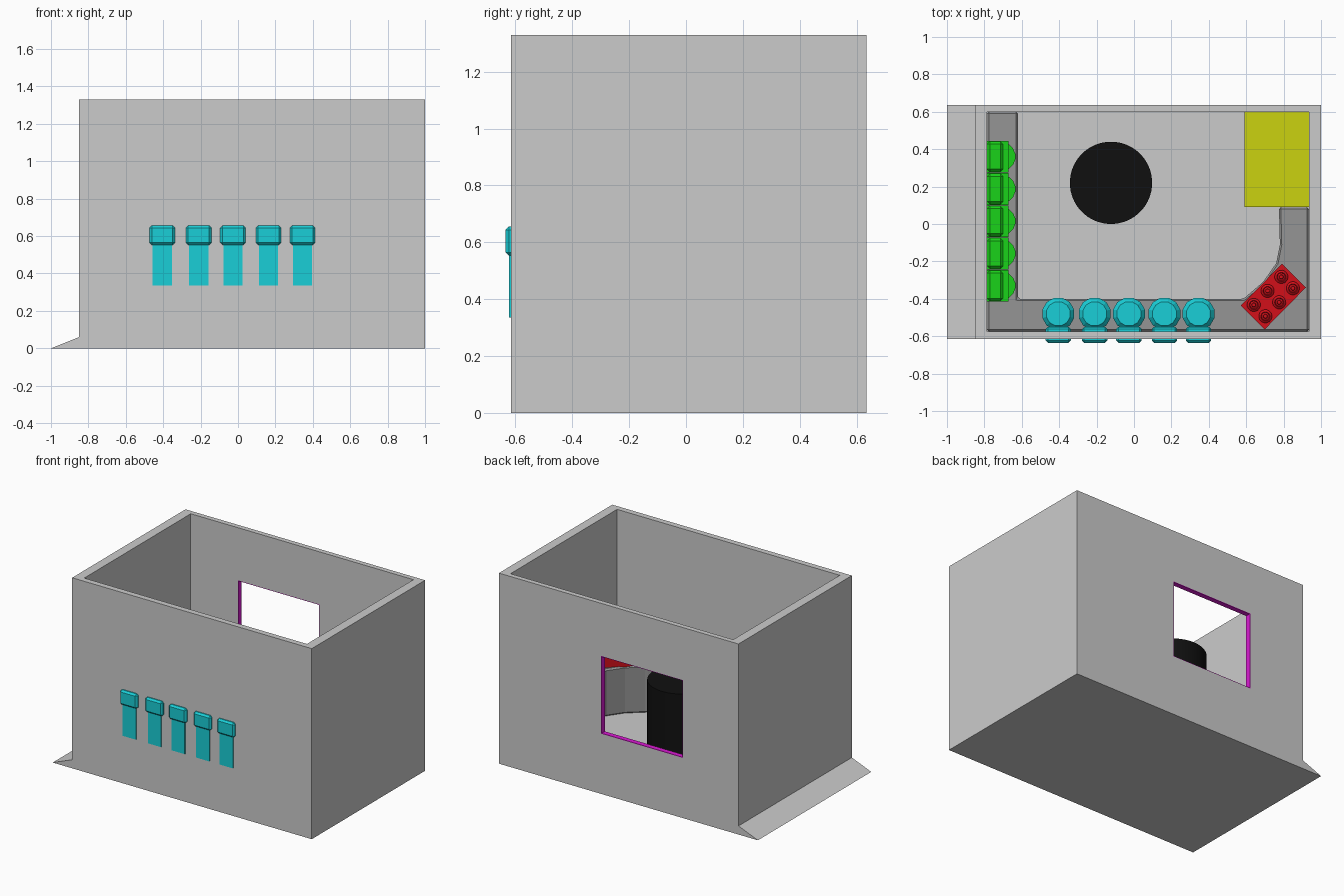
import bpy, bmesh, math
from mathutils import Matrix

if "Cube" in bpy.data.objects:
    bpy.data.objects.remove(bpy.data.objects["Cube"])


def material(name, rgb):
    m = bpy.data.materials.new(name)
    m.diffuse_color = (*rgb, 1)
    m.use_nodes = True
    m.node_tree.nodes["Principled BSDF"].inputs["Base Color"].default_value = m.diffuse_color
    return m


CYAN = material("cyan", (0.01, 0.62, 0.68))
GREEN = material("green", (0.01, 0.65, 0.01))
RED = material("red", (0.65, 0.005, 0.01))
YELLOW = material("yellow", (0.6, 0.65, 0.005))
BLACK = material("black", (0.005, 0.005, 0.005))
MAGENTA = material("magenta", (0.7, 0.01, 0.65))
DARK = material("dark_grey", (0.3, 0.3, 0.3))


def finish(bm, name, mat=None, bevel=0):
    bmesh.ops.recalc_face_normals(bm, faces=bm.faces)
    me = bpy.data.meshes.new(name)
    bm.to_mesh(me)
    bm.free()
    ob = bpy.data.objects.new(name, me)
    bpy.context.collection.objects.link(ob)
    if mat:
        me.materials.append(mat)
    if bevel:
        b = ob.modifiers.new("bevel", 'BEVEL')
        b.width, b.segments = bevel, 1
    return ob


def box(name, x0, x1, y0, y1, z0, z1, mat=None, bevel=0):
    bm = bmesh.new()
    bmesh.ops.create_cube(bm, size=1)
    for v in bm.verts:
        v.co.x = x1 if v.co.x > 0 else x0
        v.co.y = y1 if v.co.y > 0 else y0
        v.co.z = z1 if v.co.z > 0 else z0
    return finish(bm, name, mat, bevel)


def prism(name, pts, direction, mat=None, bevel=0):
    bm = bmesh.new()
    f = bm.faces.new([bm.verts.new(p) for p in pts])
    r = bmesh.ops.extrude_face_region(bm, geom=[f])
    verts = [e for e in r["geom"] if isinstance(e, bmesh.types.BMVert)]
    bmesh.ops.translate(bm, verts=verts, vec=direction)
    return finish(bm, name, mat, bevel)


def lathe(name, x, y, profile, sides, mat, smooth=False):
    # closed stack of rings given as (radius, z)
    bm = bmesh.new()
    rings = []
    for r, z in profile:
        rings.append([bm.verts.new((x + r * math.cos(math.tau * (i + .5) / sides),
                                    y + r * math.sin(math.tau * (i + .5) / sides), z))
                      for i in range(sides)])
    for a, b in zip(rings, rings[1:]):
        for i in range(sides):
            j = (i + 1) % sides
            bm.faces.new((a[i], a[j], b[j], b[i]))
    bm.faces.new(rings[0])
    bm.faces.new(rings[-1])
    ob = finish(bm, name, mat)
    if smooth:
        bpy.ops.object.select_all(action='DESELECT')
        ob.select_set(True)
        bpy.context.view_layer.objects.active = ob
        bpy.ops.object.shade_smooth_by_angle()
    return ob


def cut(ob, cutter):
    m = ob.modifiers.new("cut", 'BOOLEAN')
    m.operation, m.solver, m.object = 'DIFFERENCE', 'EXACT', cutter
    cutter.hide_render = True
    bpy.context.view_layer.objects.active = ob
    bpy.ops.object.modifier_apply(modifier=m.name)
    bpy.data.objects.remove(cutter)


# Open-topped room with a window in the back wall
FLOOR, TOP = 0.07, 0.40
room = box("room_walls", -0.85, 1.0, -0.615, 0.635, 0, 1.33)
cut(room, box("room_cutter", -0.785, 0.935, -0.575, 0.60, FLOOR, 1.5))
WX0, WX1, WZ0, WZ1 = -0.42, 0.21, 0.42, 0.963
cut(room, box("window_cutter", WX0, WX1, 0.55, 0.7, WZ0, WZ1))

# Thin coloured lining of the window opening
t = 0.004
lining = box("window_lining", WX0, WX1, 0.60, 0.635, WZ0, WZ1, MAGENTA)
cut(lining, box("lining_cutter", WX0 + t, WX1 - t, 0.5, 0.7, WZ0 + t, WZ1 - t))

# Entry ramp
prism("ramp", [(-1, -0.615, 0), (-0.85, -0.615, 0), (-0.85, -0.615, 0.06)], (0, 1.25, 0))

# Worktop cabinets around three walls with a curved corner
outline = [(-0.785, 0.60), (-0.785, -0.575), (0.935, -0.575), (0.935, 0.09),
           (0.775, 0.09), (0.78, -0.11), (0.76, -0.21), (0.69, -0.31),
           (0.585, -0.40), (-0.62, -0.40), (-0.62, 0.60)]
prism("counter", [(x, y, FLOOR) for x, y in outline], (0, 0, TOP - FLOOR), DARK, 0.01)

# Round seats with back pads that reach through the front wall
for i, x in enumerate((-0.405, -0.21, -0.027, 0.163, 0.345)):
    lathe(f"round_seat_{i}", x, -0.48,
          [(0.055, TOP - 0.01), (0.078, 0.43), (0.088, 0.47), (0.088, 0.50),
           (0.066, 0.525)], 12, CYAN)
    box(f"back_stem_{i}", x - 0.051, x + 0.051, -0.622, -0.56, 0.335, 0.56, CYAN)
    box(f"back_pad_{i}", x - 0.068, x + 0.068, -0.635, -0.55, 0.553, 0.656, CYAN, 0.012)

# Row of units on the left counter: body, rounded cap and round front
for i in range(5):
    y = 0.36 - 0.1725 * i
    box(f"left_unit_body_{i}", -0.785, -0.67, y - 0.085, y + 0.085, TOP, 0.67, GREEN)
    box(f"left_unit_cap_{i}", -0.785, -0.70, y - 0.082, y + 0.082, 0.66, 0.69, GREEN, 0.02)
    lathe(f"left_unit_bowl_{i}", -0.71, y,
          [(0.05, TOP), (0.077, 0.45), (0.077, 0.52)], 16, GREEN)

# Corner stove turned along the diagonal with six burners
turn = Matrix.Translation((0.745, -0.388, 0)) @ Matrix.Rotation(math.radians(45.5), 4, 'Z')
stove = box("stove", -0.157, 0.157, -0.09, 0.09, TOP - 0.03, 0.50, RED)
stove.matrix_world = turn
for i in range(3):
    for j in range(2):
        b = lathe(f"burner_{i}_{j}", (i - 1) * 0.105, (j - 0.5) * 0.087,
                  [(0.036, 0.495), (0.036, 0.512), (0.024, 0.522), (0.02, 0.512),
                   (0.012, 0.515), (0.01, 0.528)], 16, RED)
        b.matrix_world = turn

# Tall cabinet in the back corner
box("tall_cabinet", 0.592, 0.935, 0.09, 0.60, FLOOR, 0.85, YELLOW)

# Round column table
lathe("round_table", -0.123, 0.22, [(0.22, FLOOR), (0.22, 0.73)], 48, BLACK, True)
